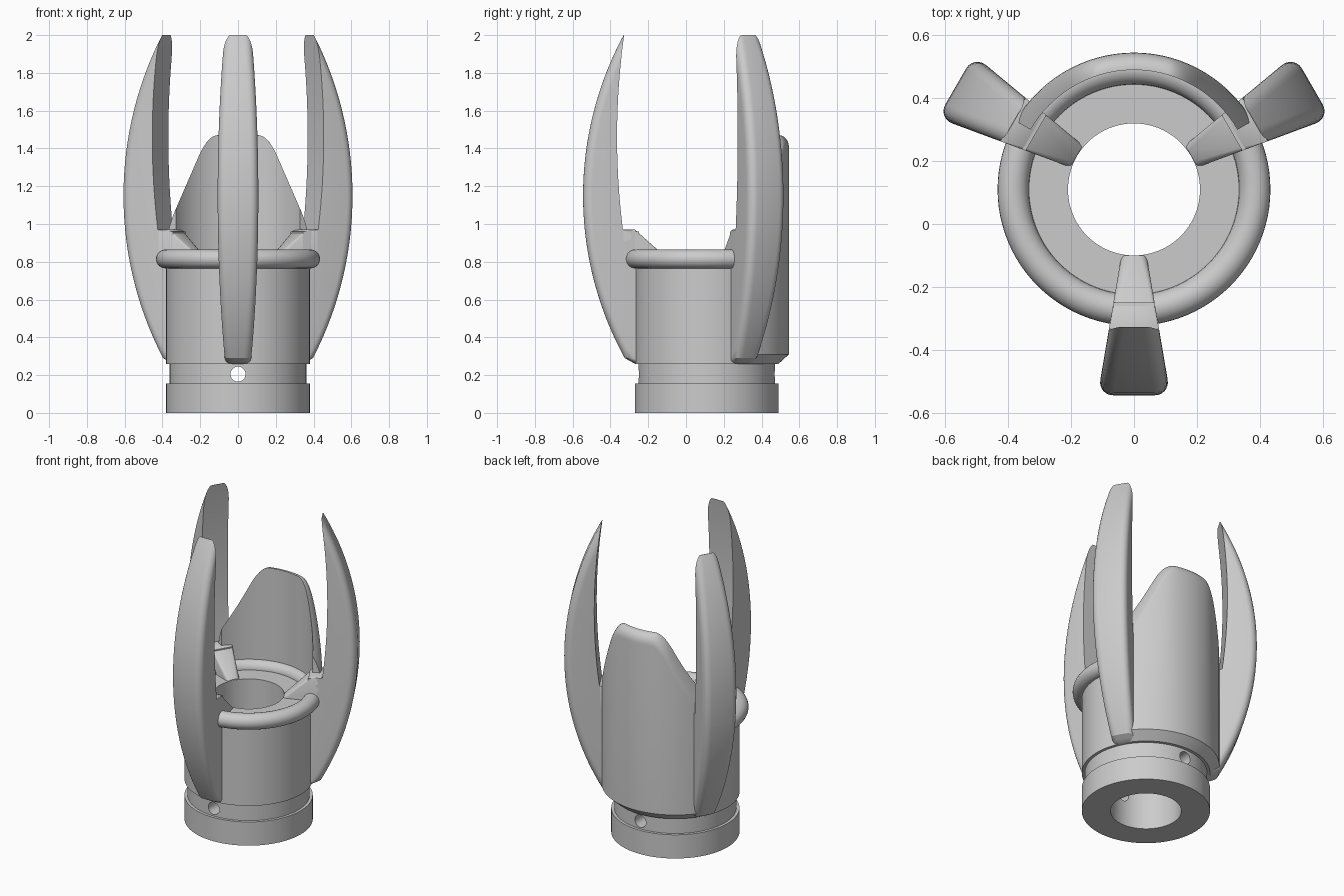
import bpy, bmesh
from math import sin, cos, pi, sqrt, radians
from mathutils import Matrix, Vector

if "Cube" in bpy.data.objects:
    bpy.data.objects.remove(bpy.data.objects["Cube"], do_unlink=True)

AXIS = Vector((0, 0.11, 0))      # vertical axis of the round body
BODY_R, BORE_R, SHIELD_R = 0.38, 0.21, 0.435
CLAW_ANGLES = (-90, 30, 150)

metal = bpy.data.materials.new("plain grey")
metal.use_nodes = True
grey = (0.6, 0.6, 0.6, 1)
metal.diffuse_color = grey
metal.node_tree.nodes["Principled BSDF"].inputs["Base Color"].default_value = grey


def finish(obj, angle=30):
    obj.data.materials.clear()
    obj.data.materials.append(metal)
    bpy.ops.object.select_all(action="DESELECT")
    obj.select_set(True)
    bpy.context.view_layer.objects.active = obj
    bpy.ops.object.shade_smooth_by_angle(angle=radians(angle))


def loft(name, sections, wrap=False, turn=0):
    """Skin a row of closed sections, turned about the body axis."""
    bm = bmesh.new()
    rings = [[bm.verts.new(p) for p in s] for s in sections]
    n = len(rings[0])
    pairs = list(zip(rings, rings[1:]))
    if wrap:
        pairs.append((rings[-1], rings[0]))
    else:
        bm.faces.new(rings[0])
        bm.faces.new(rings[-1])
    for a, b in pairs:
        for i in range(n):
            j = (i + 1) % n
            bm.faces.new((a[i], a[j], b[j], b[i]))
    bmesh.ops.remove_doubles(bm, verts=bm.verts, dist=1e-5)
    bmesh.ops.recalc_face_normals(bm, faces=bm.faces)
    bm.transform(Matrix.Translation(AXIS) @ Matrix.Rotation(radians(turn), 4, "Z"))
    mesh = bpy.data.meshes.new(name)
    bm.to_mesh(mesh)
    bm.free()
    obj = bpy.data.objects.new(name, mesh)
    bpy.context.collection.objects.link(obj)
    return obj


def polar(r, z, a):
    return (r * cos(a), r * sin(a), z)


# Round body with grooved collar and open bore
profile = [(BORE_R, 0), (BODY_R, 0), (BODY_R, 0.155), (0.362, 0.155),
           (0.362, 0.26), (BODY_R, 0.26), (BODY_R, 0.815), (BORE_R, 0.815)]
STEPS = 96
body = loft("body", [[polar(r, z, 2 * pi * i / STEPS) for r, z in profile]
                     for i in range(STEPS)], wrap=True)

# Pin hole through the front and back of the groove
bpy.ops.mesh.primitive_cylinder_add(vertices=32, radius=0.04, depth=2,
                                    location=(0, AXIS.y, 0.205), rotation=(pi / 2, 0, 0))
cutter = bpy.context.object
cutter.name = "pin_hole_cutter"
cutter.hide_render = True
cut = body.modifiers.new("pin_hole", "BOOLEAN")
cut.operation, cut.object, cut.solver = "DIFFERENCE", cutter, "EXACT"
bpy.context.view_layer.objects.active = body
bpy.ops.object.modifier_apply(modifier=cut.name)
bpy.data.objects.remove(cutter, do_unlink=True)
finish(body)

# Rounded ring around the rim
bpy.ops.mesh.primitive_torus_add(location=(0, AXIS.y, 0.815), major_radius=0.384,
                                 minor_radius=0.05, major_segments=96, minor_segments=24)
ring = bpy.context.object
ring.name = "rim_ring"
finish(ring)


# Claws: wedge-shaped blades with rounded outer corners
def half_width(r):
    return 0.04 + 0.17 * (r - BORE_R)


def outer_radius(z):
    if z < 0.29:
        return BODY_R + (z - 0.26) * 1.8
    return 0.655 - 1.787 + sqrt(1.787 ** 2 - (z - 1.15) ** 2)


def inner_radius(z):
    return 0.36 if z < 0.965 else 0.475 - 0.032 * ((z - 1.46) / 0.5) ** 2


def claw_section(z, fillet=0.05):
    ro = outer_radius(z)
    depth = max(ro - min(inner_radius(z), ro), 0.0005)
    side = []
    for k in range(8):
        t = depth if k == 7 else min(depth, fillet * (1 - cos(k * pi / 12)))
        rest = fillet - min(t, fillet)
        side.append((ro - t, half_width(ro - t) - fillet + sqrt(fillet ** 2 - rest ** 2)))
    return [(r, w, z) for r, w in side] + [(r, -w, z) for r, w in reversed(side)]


levels = [0.26, 0.275] + [0.29 + 0.67 * i / 16 for i in range(17)]
levels += [0.97 + 1.03 * (1 - (1 - i / 32) ** 2) for i in range(33)]


# Sloped foot joining each claw to the rim face
def foot_section(r, z, f):
    w = half_width(r)
    side = [(w, 0.79), (w, z - f), (w - 0.3 * f, z - 0.3 * f), (w - f, z)]
    return [(r, x, h) for x, h in side] + [(r, -x, h) for x, h in reversed(side)]


for name, angle in zip(("front", "left", "right"), CLAW_ANGLES):
    claw = loft(name + "_claw", [claw_section(z) for z in levels], turn=angle)
    finish(claw)
    foot = loft(name + "_claw_foot", [foot_section(0.211, 0.82, 0.02), foot_section(0.38, 0.97, 0.008),
                                      foot_section(0.44, 0.97, 0.002)], turn=angle)
    finish(foot, 40)


# Curved back shield with sloping shoulders
def shield_top(x):
    slope = 0.97 + 2.3 * (0.377 - abs(x))
    gap = max(0.12 - abs(slope - 1.47), 0)
    return min(slope, 1.47) - gap ** 2 / 0.48


def shield_section(a, fillet=0.05):
    pts = [(0.37, 0.26), (BODY_R, 0.26), (SHIELD_R, 0.31)]
    for k in range(7):
        t = k * pi / 12
        r = SHIELD_R - fillet * (1 - cos(t))
        pts.append((r, shield_top(r * cos(a)) - 1.3 * fillet * (1 - sin(t))))
    pts += [(BODY_R, shield_top(BODY_R * cos(a))), (BODY_R, 0.75), (0.37, 0.74)]
    return [polar(r, z, a) for r, z in pts]


shield = loft("back_shield", [shield_section(radians(30 + 120 * i / 80)) for i in range(81)])
finish(shield)
